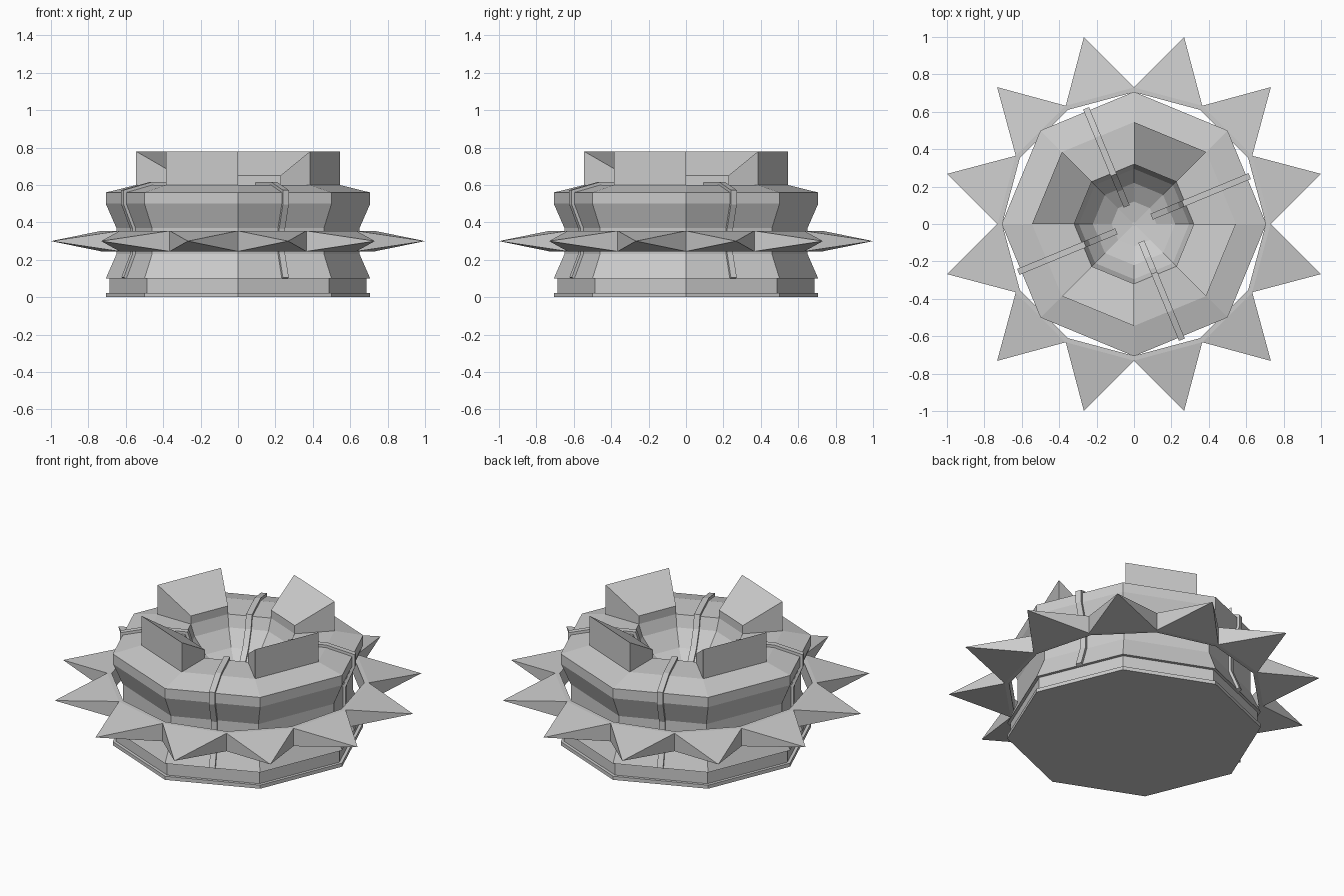
import bpy, bmesh
from math import sin, cos, pi, radians
from mathutils import Vector

if "Cube" in bpy.data.objects:
    bpy.data.objects.remove(bpy.data.objects["Cube"])


def polar(r, deg, z):
    a = radians(deg)
    return (r * cos(a), r * sin(a), z)


def make(name, verts, faces):
    me = bpy.data.meshes.new(name)
    me.from_pydata(verts, [], faces)
    bm = bmesh.new()
    bm.from_mesh(me)
    bmesh.ops.recalc_face_normals(bm, faces=bm.faces)
    bm.to_mesh(me)
    bm.free()
    ob = bpy.data.objects.new(name, me)
    bpy.context.collection.objects.link(ob)
    return ob


def lathe(name, profile, n):
    """Faceted revolve of (radius, z) points, closed with caps."""
    v = [polar(r, 360 * i / n, z) for r, z in profile for i in range(n)]
    f = [(k * n + i, k * n + (i + 1) % n, (k + 1) * n + (i + 1) % n, (k + 1) * n + i)
         for k in range(len(profile) - 1) for i in range(n)]
    f.append(tuple(range(n)))
    last = (len(profile) - 1) * n
    f.append(tuple(range(last, last + n)))
    return make(name, v, f)


# octagonal body with a bowl in the top
strap_line = [(.707, .10), (.65, .23), (.65, .37), (.707, .50), (.707, .56),
              (.545, .60), (.32, .60), (.295, .53), (.22, .44), (.12, .38)]
base = [(.707, 0), (.707, .022), (.688, .022), (.688, .10)]
lathe("body", base + strap_line + [(.01, .36)], 8)

# four wedge blocks on the rim, sloping inward
for k in range(4):
    a, b = 45 + 90 * k, 90 + 90 * k
    v = []
    for ang in (a, b):
        v += [polar(.32, ang, .595), polar(.545, ang, .595),
              polar(.545, ang, .78), polar(.32, ang, .65)]
    f = [(0, 1, 2, 3), (4, 5, 6, 7)] + \
        [(i, (i + 1) % 4, (i + 1) % 4 + 4, i + 4) for i in range(4)]
    make(f"rim_block_{k + 1}", v, f)

# four thin straps following the body profile on alternate flats
inner = [Vector((r * cos(pi / 8), z)) for r, z in strap_line]
outer = []
for i, p in enumerate(inner):
    dirs = []
    if i > 0:
        dirs.append((p - inner[i - 1]).normalized())
    if i < len(inner) - 1:
        dirs.append((inner[i + 1] - p).normalized())
    norms = [Vector((d.y, -d.x)) for d in dirs]
    m = sum(norms, Vector((0, 0))).normalized()
    outer.append(p + m * .016 / m.dot(norms[0]))
for k in range(4):
    ang = radians(22.5 + 90 * k)
    c, s = cos(ang), sin(ang)
    v = []
    for p, q in zip(inner, outer):
        for pt, w in ((p, -.017), (p, .017), (q, .017), (q, -.017)):
            v.append((pt.x * c - w * s, pt.x * s + w * c, pt.y))
    n = len(inner)
    f = [(4 * j + i, 4 * j + (i + 1) % 4, 4 * j + 4 + (i + 1) % 4, 4 * j + 4 + i)
         for j in range(n - 1) for i in range(4)]
    f += [(0, 1, 2, 3), tuple(range(4 * n - 4, 4 * n))]
    make(f"strap_{k + 1}", v, f)

# hollow ring of twelve pyramid spikes
N, lo, hi = 12, .245, .355
v, f = [], []
for i in range(N):
    a = 30 * i
    v += [polar(.705, a, lo), polar(.73, a, lo), polar(.73, a, hi),
          polar(.705, a, hi), polar(1.035, a + 15, .30)]
for i in range(N):
    o, p = 5 * i, 5 * ((i + 1) % N)
    tip = o + 4
    f += [(o, p, p + 1, o + 1), (o + 2, p + 2, p + 3, o + 3), (o + 3, p + 3, p, o),
          (o + 1, p + 1, tip), (p + 1, p + 2, tip), (p + 2, o + 2, tip), (o + 2, o + 1, tip)]
make("spike_ring", v, f)
